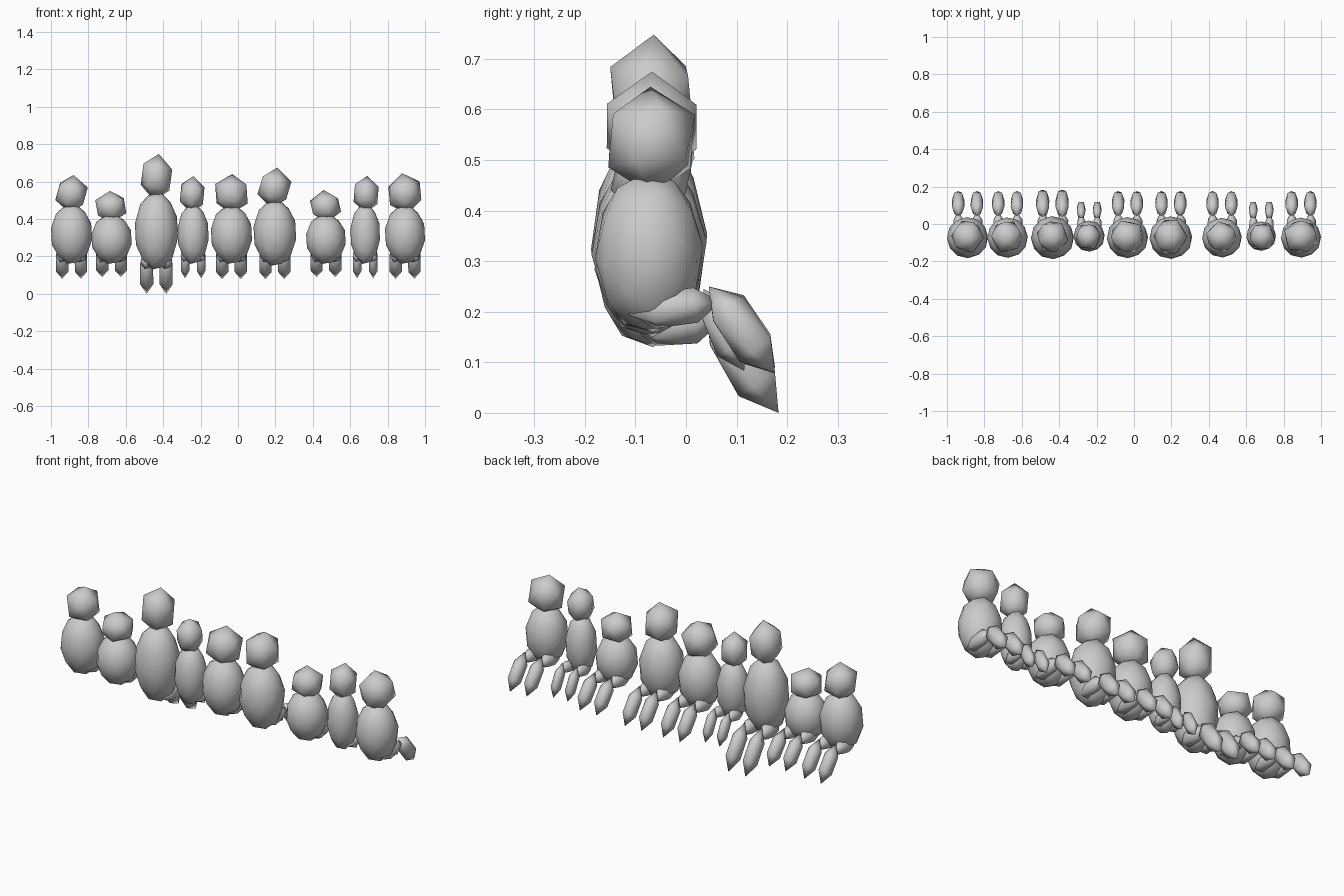
import bpy, bmesh, math
from mathutils import Vector, Matrix, Euler

if "Cube" in bpy.data.objects:
    bpy.data.objects.remove(bpy.data.objects["Cube"])


def blob(name, subdiv, pre_rot, size, center, tilt=0.0):
    """Faceted ball, pre-rotated, fitted to a size, then tilted about x."""
    bm = bmesh.new()
    bmesh.ops.create_icosphere(bm, subdivisions=subdiv, radius=1)
    bmesh.ops.transform(bm, matrix=Euler(pre_rot).to_matrix().to_4x4(), verts=bm.verts)
    lo = [min(v.co[i] for v in bm.verts) for i in range(3)]
    hi = [max(v.co[i] for v in bm.verts) for i in range(3)]
    rot = Matrix.Rotation(tilt, 3, 'X')
    for v in bm.verts:
        fit = Vector([((v.co[i] - lo[i]) / (hi[i] - lo[i]) - 0.5) * size[i] for i in range(3)])
        v.co = rot @ fit + Vector(center)
    for f in bm.faces:
        f.smooth = True
    mesh = bpy.data.meshes.new(name)
    bm.to_mesh(mesh)
    bm.free()
    obj = bpy.data.objects.new(name, mesh)
    bpy.context.collection.objects.link(obj)
    return obj


def limb(name, x, a, b, width, thick, roll):
    """Long faceted ball between two (y, z) points."""
    dy, dz = b[0] - a[0], b[1] - a[1]
    blob(name, 1, (0, 0, roll), (width, thick, math.hypot(dy, dz)),
         (x, (a[0] + b[0]) / 2, (a[1] + b[1]) / 2), math.atan2(-dy, dz))


# x, body half width, body bottom, body top, head x, head half width, head top, foot z, build
figures = [
    (-0.89, 0.110, 0.16, 0.480, -0.89, 0.087, 0.635, 0.080, 'mid'),
    (-0.676, 0.108, 0.16, 0.427, -0.68, 0.083, 0.550, 0.090, 'mid'),
    (-0.436, 0.115, 0.13, 0.545, -0.436, 0.084, 0.748, 0.000, 'tall'),
    (-0.240, 0.083, 0.16, 0.480, -0.245, 0.066, 0.630, 0.083, 'slim'),
    (-0.035, 0.110, 0.16, 0.475, -0.035, 0.087, 0.640, 0.078, 'mid'),
    (0.197, 0.114, 0.15, 0.503, 0.195, 0.091, 0.675, 0.078, 'mid'),
    (0.470, 0.106, 0.16, 0.427, 0.468, 0.083, 0.555, 0.090, 'mid'),
    (0.680, 0.079, 0.16, 0.480, 0.685, 0.067, 0.630, 0.083, 'slim'),
    (0.893, 0.107, 0.16, 0.475, 0.892, 0.088, 0.645, 0.080, 'mid'),
]

for i, (x, w, z0, z1, hx, hw, hz, foot, build) in enumerate(figures):
    yc = -0.065 if build == 'slim' else -0.073

    # torso
    blob("body", 2, (math.radians(37.4), 0, 0.3), (2 * w, 2 * w, z1 - z0), (x, yc, (z0 + z1) / 2))

    # head
    h0 = z1 - 0.045
    blob("head", 1, (0.1, 0.12 * (-1) ** i, 0.5 * i), (2 * hw, 1.95 * hw, hz - h0),
         (hx, -0.068, (hz + h0) / 2))

    # seated legs: thighs forward, lower legs hanging
    for side in (-1, 1):
        if build == 'slim':
            lx = x + side * 0.043
            limb("thigh", lx, (-0.09, 0.195), (0.055, 0.215), 0.048, 0.06, 0)
            limb("lower_leg", lx, (0.035, 0.245), (0.115, foot), 0.046, 0.07, 0.3)
        elif build == 'tall':
            lx = x + side * 0.052
            limb("thigh", lx, (-0.11, 0.17), (0.07, 0.18), 0.066, 0.08, 0)
            limb("lower_leg", lx, (0.04, 0.215), (0.183, foot), 0.07, 0.095, 0.3)
        else:
            lx = x + side * 0.05
            limb("thigh", lx, (-0.115, 0.195), (0.07, 0.22), 0.062, 0.07, 0)
            limb("lower_leg", lx, (0.045, 0.25), (0.176, foot), 0.066, 0.085, 0.3)
